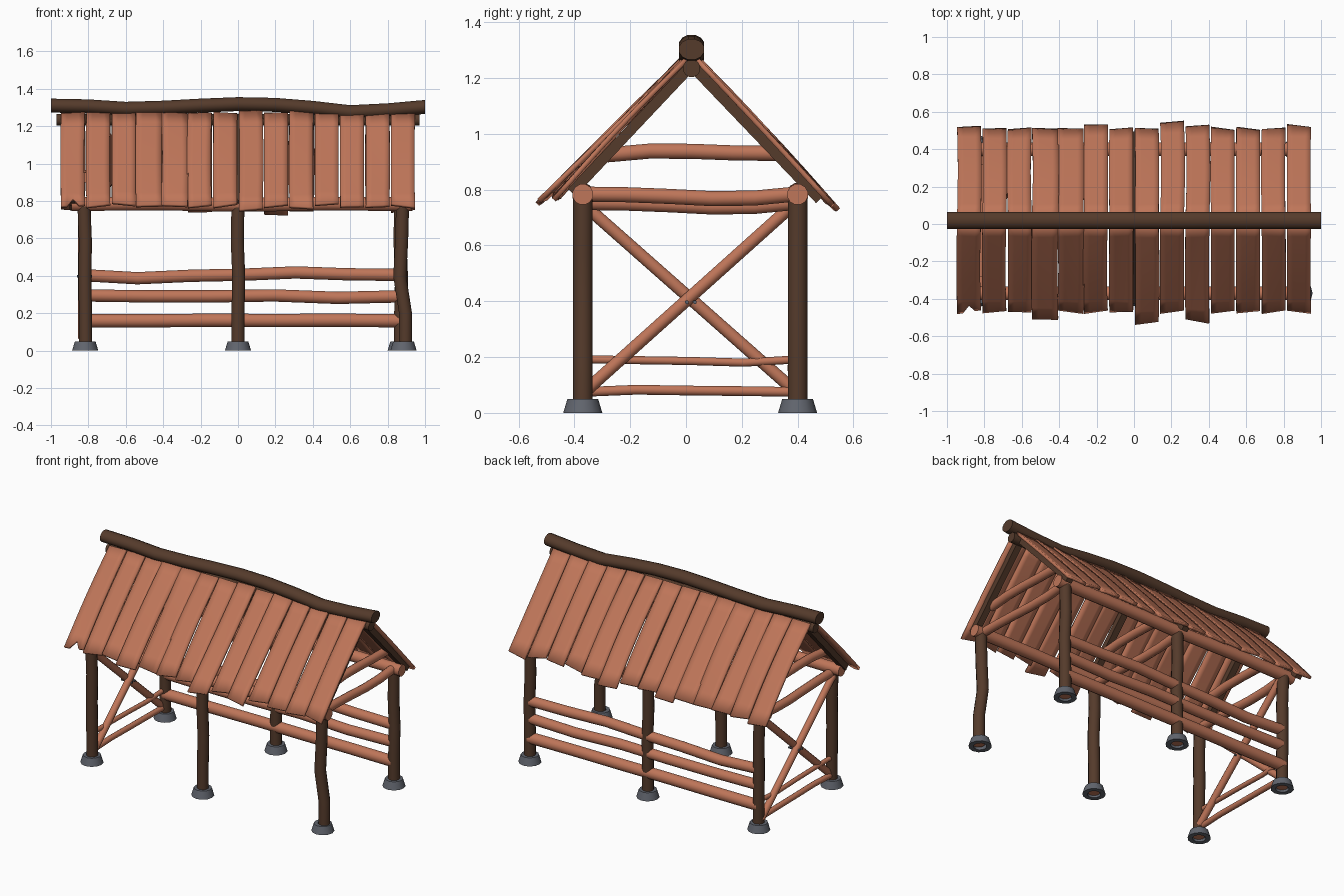
import bpy, bmesh, math, random
from mathutils import Vector

random.seed(4)
if "Cube" in bpy.data.objects:
    bpy.data.objects.remove(bpy.data.objects["Cube"])


def material(name, rgb):
    m = bpy.data.materials.new(name)
    m.use_nodes = True
    m.diffuse_color = (*rgb, 1)
    m.node_tree.nodes["Principled BSDF"].inputs["Base Color"].default_value = (*rgb, 1)
    return m


WOOD = material("red_wood", (0.52, 0.18, 0.10))
BARK = material("dark_bark", (0.09, 0.043, 0.024))
STONE = material("grey_stone", (0.12, 0.13, 0.155))


def finish(name, bm, mats, angle=40):
    bmesh.ops.recalc_face_normals(bm, faces=bm.faces)
    mesh = bpy.data.meshes.new(name)
    bm.to_mesh(mesh)
    bm.free()
    ob = bpy.data.objects.new(name, mesh)
    bpy.context.collection.objects.link(ob)
    for m in mats:
        mesh.materials.append(m)
    bpy.ops.object.select_all(action="DESELECT")
    ob.select_set(True)
    bpy.context.view_layer.objects.active = ob
    bpy.ops.object.shade_smooth_by_angle(angle=math.radians(angle))
    return ob


def log(name, points, r, mat=WOOD, cap=None, sides=12, squash=1.0):
    """Round log through the points, with capped ends."""
    pts = [Vector(p) for p in points]
    axis = (pts[-1] - pts[0]).normalized()
    side = axis.cross(Vector((0, 0, 1)))
    side = side.normalized() if side.length > 0.5 else Vector((1, 0, 0))
    up = side.cross(axis)
    bm = bmesh.new()
    rings = []
    for p in pts:
        ring = []
        for k in range(sides):
            a = math.tau * (k + 0.5) / sides
            ring.append(bm.verts.new(p + side * r * math.cos(a) + up * r * squash * math.sin(a)))
        rings.append(ring)
    for a, b in zip(rings, rings[1:]):
        for k in range(sides):
            n = (k + 1) % sides
            bm.faces.new((a[k], a[n], b[n], b[k]))
    for ring in (rings[0], rings[-1]):
        bm.faces.new(ring).material_index = 1 if cap else 0
    return finish(name, bm, [mat, cap] if cap else [mat])


def wavy(start, end, offsets, direction):
    """Points from start to end, pushed sideways by the offsets."""
    a, b, d = Vector(start), Vector(end), Vector(direction)
    n = len(offsets) - 1
    return [a.lerp(b, i / n) + d * o for i, o in enumerate(offsets)]


def footing(x, y):
    """Tapered stone ring, open underneath around the post."""
    profile = [(0.04, 0.0), (0.07, 0.0), (0.055, 0.05), (0.03, 0.05), (0.04, 0.03)]
    bm = bmesh.new()
    sides = 12
    rings = [[bm.verts.new((x + r * math.cos(math.tau * k / sides),
                            y + r * math.sin(math.tau * k / sides), z))
              for r, z in profile] for k in range(sides)]
    for k in range(sides):
        a, b = rings[k], rings[(k + 1) % sides]
        for j in range(len(profile)):
            n = (j + 1) % len(profile)
            bm.faces.new((a[j], b[j], b[n], a[n]))
    finish("footing", bm, [STONE], 30)


def rafter(x, start, end):
    """Straight square timber lying in the slope."""
    a, b = Vector((x, *start)), Vector((x, *end))
    log("rafter", [a, b], 0.03, BARK, sides=4, squash=0.9)


def plank(side, x, width, top, tip, notch=0.0):
    """Warped roof board from the ridge to the eave."""
    rows, cols = 8, 4
    a, b = Vector((0, *top)), Vector((0, *tip))
    down = (b - a).normalized()
    normal = Vector((0, -down.z * side, down.y * side))
    twist = random.uniform(-0.012, 0.012)
    bow = random.uniform(0.0, 0.01)
    sway = random.uniform(-0.006, 0.006)
    slant = random.uniform(-0.012, 0.012)
    bm = bmesh.new()
    grid = []
    for i in range(rows + 1):
        v = i / rows
        row = []
        for j in range(cols + 1):
            u = j / cols - 0.5
            p = a.lerp(b, v) + normal * (bow * math.sin(math.pi * v) + twist * u * (2 * v - 1))
            p.x = x + u * width + sway * math.sin(math.pi * v)
            if i == rows:
                p += down * (slant * u * 2)
                if j == 2:
                    p -= down * notch
            row.append(bm.verts.new(p))
        grid.append(row)
    for r, s in zip(grid, grid[1:]):
        for j in range(cols):
            bm.faces.new((r[j], r[j + 1], s[j + 1], s[j]))
    ob = finish("roof_plank", bm, [WOOD])
    solid = ob.modifiers.new("thickness", "SOLIDIFY")
    solid.thickness = 0.018
    solid.offset = 0


FRONT, BACK, RIDGE = -0.37, 0.40, 0.02
FRAMES = (-0.82, 0.0, 0.87)

# Posts on stone footings; the front left post is the most crooked
for x in FRAMES:
    for y in (FRONT, BACK):
        bend = [0, 0, 0.004, -0.004, 0]
        if x > 0.5 and y < 0:
            bend = [0.025, 0.025, -0.005, 0.005, 0.01]
        elif x < -0.5:
            bend = [0.005, 0.004, 0.002, 0.004, -0.004]
        log("post", wavy((x, y, 0.012), (x, y, 0.78), bend, (1, 0, 0)), 0.036, BARK, WOOD)
        footing(x + bend[0] * 0.6, y)

# Eave beams along both sides
for y in (FRONT, BACK):
    log("eave_beam", wavy((-0.89, y, 0.783), (0.93, y, 0.783),
                          [0, 0.004, -0.004, 0.003, 0], (0, 0, 1)), 0.038)

# Tie beams, collar beams and rafters of each frame
for x, sag in zip(FRAMES, (-0.025, -0.03, 0.0)):
    log("tie_beam", wavy((x, FRONT, 0.78 + sag), (x, BACK, 0.78 + sag),
                         [0.004, 0.002, -0.004, -0.012, -0.01, 0.005], (0, 0, 1)), 0.028)
    log("collar_beam", wavy((x, -0.28, 0.925), (x, 0.32, 0.93),
                            [0, 0.012, 0.01, 0.003, 0], (0, 0, 1)), 0.028)
for x in (FRAMES[0] - 0.06, FRAMES[1], FRAMES[2] + 0.03):
    rafter(x, (RIDGE - 0.01, 1.235), (-0.41, 0.79))
    rafter(x, (RIDGE + 0.01, 1.235), (0.48, 0.765))

# Back fence rails
for z, r, wave in ((0.16, 0.037, [0, 0, 0.002, 0.001, 0.002, 0]),
                   (0.29, 0.034, [0.005, 0, 0, 0.005, -0.008, 0]),
                   (0.40, 0.034, [0.003, -0.013, 0, 0.006, 0.018, 0.008, 0.005])):
    log("fence_rail", wavy((-0.82, BACK, z), (0.87, BACK, z), wave, (0, 0, 1)), r)

# Side rails and cross braces with bolts
X = FRAMES[0]
log("side_rail", wavy((X, FRONT, 0.075), (X, BACK, 0.075),
                      [0, 0.008, 0.005, 0.003, 0], (0, 0, 1)), 0.018)
log("side_rail", wavy((X, FRONT, 0.192), (X, BACK, 0.192),
                      [0, -0.003, -0.006, -0.012, 0], (0, 0, 1)), 0.015)
log("cross_brace", [(X + 0.012, FRONT, 0.07), (X + 0.012, BACK, 0.76)], 0.023)
log("cross_brace", [(X - 0.012, FRONT, 0.75), (X - 0.012, BACK, 0.07)], 0.023)
for y in (0.003, 0.032):
    log("bolt", [(X - 0.04, y, 0.397), (X + 0.04, y, 0.397)], 0.007, STONE, sides=8)

# Ridge log over a hidden purlin
ridge = wavy((-1, RIDGE, 1.313), (1, RIDGE, 1.303),
             [-0.003, -0.006, -0.018, -0.011, 0.001, 0.01, 0.007, -0.008, -0.03, -0.019, 0], (0, 0, 1))
log("ridge_log", ridge, 0.047, BARK, sides=12, squash=0.82)
log("ridge_purlin", [(-0.97, RIDGE, 1.235), (0.97, RIDGE, 1.235)], 0.032, BARK)

# Roof planks, a few longer than the rest
COUNT, PITCH = 14, 0.1357
LONG_FRONT = {3: 0.04, 7: 0.06, 9: 0.05}
LONG_BACK = {0: 0.01, 5: 0.02, 8: 0.035, 9: 0.015, 13: 0.015}
for i in range(COUNT):
    x = -0.95 + PITCH * (i + 0.5)
    width = 0.14 if i in (3, 4) else 0.127
    extra = LONG_FRONT.get(i, 0)
    lift = 0.022 if extra else random.uniform(0, 0.008)
    plank(-1, x, width, (0.0, 1.265 + lift * 0.5),
          (-0.465 - extra, 0.77 - extra + lift * 2), 0.05 if i == 0 else 0)
    extra = LONG_BACK.get(i, 0)
    plank(1, x, width, (0.04, 1.265), (0.505 + extra, 0.765 - extra))
